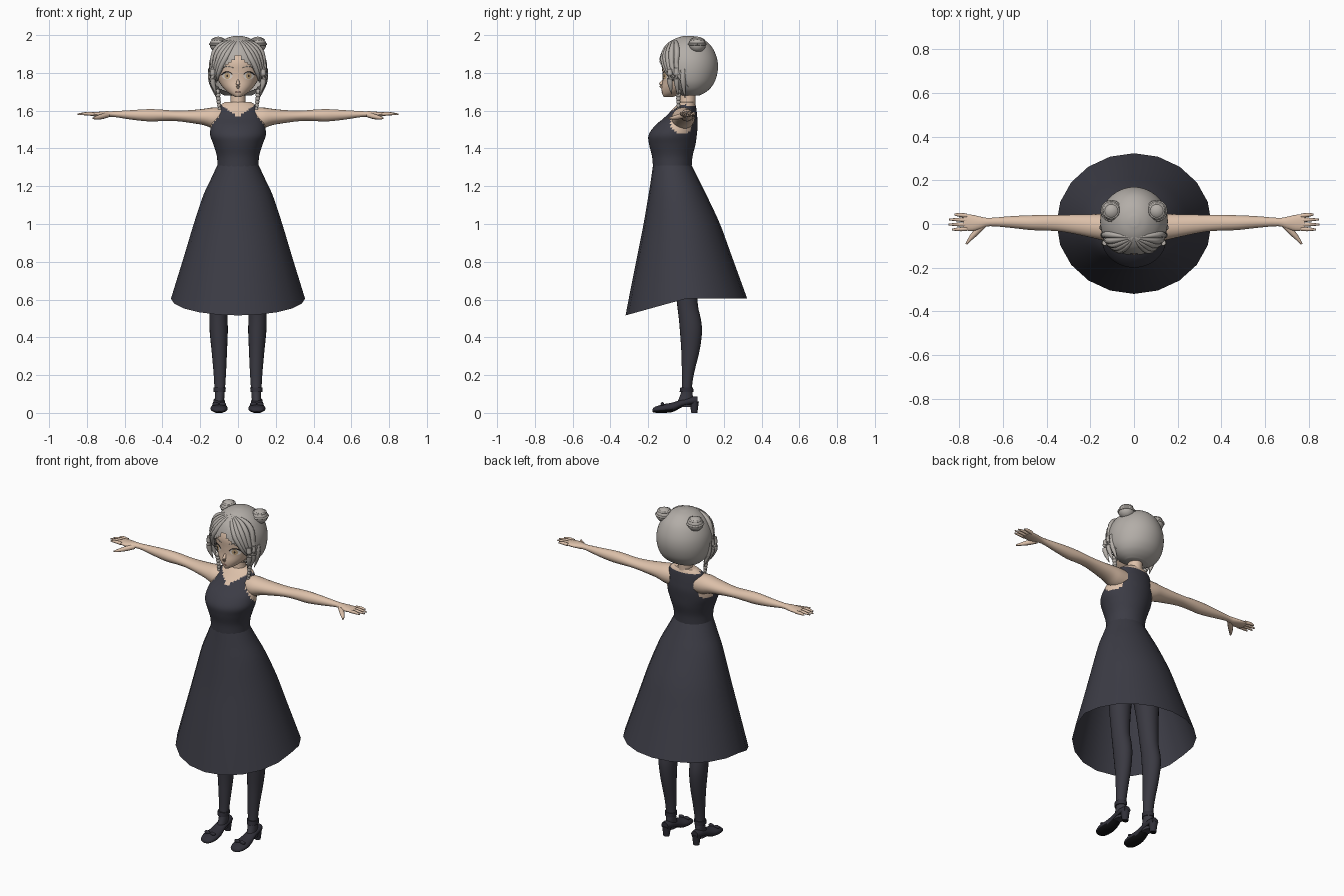
import bpy, bmesh, math
from mathutils import Vector
from mathutils.bvhtree import BVHTree

if "Cube" in bpy.data.objects:
    bpy.data.objects.remove(bpy.data.objects["Cube"], do_unlink=True)


def material(name, r, g, b):
    m = bpy.data.materials.new(name)
    m.use_nodes = True
    m.diffuse_color = (r, g, b, 1)
    node = next(n for n in m.node_tree.nodes if n.type == 'BSDF_PRINCIPLED')
    node.inputs["Base Color"].default_value = (r, g, b, 1)
    node.inputs["Roughness"].default_value = 0.8
    return m


SKIN = material("skin", .72, .53, .40)
HAIR = material("ash grey hair", .45, .42, .39)
DRESS = material("dark slate cloth", .045, .045, .06)
STOCKING = material("dark stocking", .042, .041, .054)
SHOE = material("dark shoe leather", .03, .029, .04)
SOLE = material("black sole", .006, .006, .007)
WHITE = material("eye white", .75, .68, .62)
IRIS = material("amber iris", .58, .40, .22)
LASH = material("dark lash", .03, .025, .025)
LIP = material("rose lip", .50, .24, .20)


def finish(bm, name, mats, rule=None, angle=0.8):
    """Turn a bmesh into a smooth shaded object; rule picks the material per face."""
    bmesh.ops.recalc_face_normals(bm, faces=bm.faces)
    bm.normal_update()
    if rule:
        for f in bm.faces:
            f.material_index = rule(f.calc_center_median(), f.normal)
    me = bpy.data.meshes.new(name)
    bm.to_mesh(me)
    bm.free()
    for m in mats:
        me.materials.append(m)
    ob = bpy.data.objects.new(name, me)
    bpy.context.collection.objects.link(ob)
    bpy.ops.object.select_all(action='DESELECT')
    ob.select_set(True)
    bpy.context.view_layer.objects.active = ob
    bpy.ops.object.shade_smooth_by_angle(angle=angle)
    return ob


def smooth_rows(rows, n):
    """Catmull-Rom interpolation through rows of numbers."""
    out = []
    for i in range(len(rows) - 1):
        p = [rows[max(i - 1, 0)], rows[i], rows[i + 1], rows[min(i + 2, len(rows) - 1)]]
        for k in range(n):
            t = k / n
            out.append([b + t * (c - a) / 2 + t * t * (a - 2.5 * b + 2 * c - d / 2)
                        + t ** 3 * (1.5 * (b - c) + (d - a) / 2) for a, b, c, d in zip(*p)])
    return out + [list(rows[-1])]


def bridge(bm, rings, caps=True):
    n = len(rings[0])
    for a, b in zip(rings, rings[1:]):
        for i in range(n):
            j = (i + 1) % n
            bm.faces.new((a[i], a[j], b[j], b[i]))
    if caps:
        bm.faces.new(rings[0])
        bm.faces.new(rings[-1])


def loft(rows, axis='z', segs=20, n=3, side=1, caps=True):
    """Rows hold a station on the axis, then low and high extents on the other two axes."""
    bm = bmesh.new()
    rings = []
    for t, a0, a1, b0, b1 in smooth_rows(rows, n):
        ring = []
        for i in range(segs):
            u = math.tau * i / segs
            a = (a0 + a1) / 2 + (a1 - a0) / 2 * math.sin(u)
            b = (b0 + b1) / 2 + (b1 - b0) / 2 * math.cos(u)
            co = {'x': (t, a, b), 'y': (a, t, b), 'z': (a, b, t)}[axis]
            ring.append(bm.verts.new((co[0] * side, co[1], co[2])))
        rings.append(ring)
    bridge(bm, rings, caps)
    return bm


def sym(rows):
    """Rows of z, half width, front, back become symmetric loft rows."""
    return [(z, -w, w, f, b) for z, w, f, b in rows]


def tube(name, pts, radii, mat, side=1, segs=8, n=4):
    rows = smooth_rows([(*p, r) for p, r in zip(pts, radii)], n)
    pos = [Vector((x * side, y, z)) for x, y, z, r in rows]
    bm = bmesh.new()
    rings = []
    for i, p in enumerate(pos):
        d = pos[min(i + 1, len(pos) - 1)] - pos[max(i - 1, 0)]
        q = d.to_track_quat('Z', 'Y')
        rings.append([bm.verts.new(p + q @ Vector((math.cos(math.tau * k / segs),
                      math.sin(math.tau * k / segs), 0)) * rows[i][3]) for k in range(segs)])
    bridge(bm, rings)
    return finish(bm, name, [mat])


def ball(name, loc, scale, mat):
    bm = bmesh.new()
    bmesh.ops.create_uvsphere(bm, u_segments=16, v_segments=10, radius=1)
    for v in bm.verts:
        v.co = Vector(loc) + v.co * Vector(scale)
    return finish(bm, name, [mat])


# Torso: bodice with neckline and armholes picked out in skin
def torso_rule(c, nrm):
    neck = 1.565 + .75 * abs(c.x) if c.y < 0 else 1.625
    arm = ((c.y + .02) / .062) ** 2 + ((c.z - 1.545) / .07) ** 2 < 1 and abs(c.x) > .095
    return 1 if c.z > neck or arm else 0


finish(loft(sym([(1.305, .109, -.175, .03), (1.36, .112, -.18, .035), (1.42, .13, -.195, .05),
                 (1.47, .147, -.198, .057), (1.52, .143, -.165, .062), (1.56, .13, -.118, .06),
                 (1.60, .115, -.078, .056), (1.625, .1, -.055, .052), (1.645, .07, -.035, .045)]),
            segs=48, n=5), "bodice", [DRESS, SKIN], torso_rule)

# Skirt: open bell with the front of the hem dipping
skirt = loft(sym([(1.31, .11, -.175, .03), (1.24, .143, -.185, .065), (1.15, .185, -.20, .11),
                  (1, .235, -.228, .18), (.85, .28, -.262, .235), (.605, .355, -.32, .324)]),
             segs=20, n=4, caps=False)
for v in skirt.verts:
    v.co.z -= .088 * max(0, -v.co.y) / .32 * ((1.31 - v.co.z) / .7) ** 1.5
finish(skirt, "skirt", [DRESS])
finish(loft(sym([(.88, .06, -.06, .06), (.95, .14, -.11, .09), (1.08, .15, -.13, .09),
                 (1.3, .1, -.165, .02)])), "hips", [SKIN])

# Neck and head
finish(loft(sym([(1.6, .05, -.045, .05), (1.65, .04, -.035, .05), (1.74, .042, -.035, .055)])),
       "neck", [SKIN])
head = finish(loft(sym([(1.672, .014, -.118, -.07), (1.69, .045, -.126, -.02), (1.72, .078, -.129, .05),
                        (1.76, .105, -.124, .1), (1.80, .12, -.125, .12), (1.86, .123, -.127, .13),
                        (1.92, .1, -.1, .11), (1.96, .05, -.05, .06)]), segs=32, n=4), "head", [SKIN])
tree = BVHTree.FromPolygons([v.co for v in head.data.vertices], [p.vertices for p in head.data.polygons])


def on_face(x, z, lift=0.0):
    hit = tree.ray_cast(Vector((x, -1, z)), Vector((0, 1, 0)))[0]
    return (x, (hit.y if hit else -.12) - lift, z)


def plate(name, cx, cz, rx, rz, mat, lift):
    """Thin oval laid on the face."""
    bm = bmesh.new()
    mid = bm.verts.new(on_face(cx, cz, lift))
    rim = [bm.verts.new(on_face(cx + rx * math.cos(math.tau * k / 20),
                                cz + rz * math.sin(math.tau * k / 20), lift)) for k in range(20)]
    for k in range(20):
        bm.faces.new((mid, rim[k], rim[(k + 1) % 20]))
    finish(bm, name, [mat])


tube("nose", [(0, -.119, 1.765), (0, -.132, 1.738), (0, -.126, 1.718)], [.004, .011, .005], SKIN)
tube("mouth", [on_face(x, 1.699) for x in (-.016, 0, .016)], [.001, .003, .001], LIP)

# Hair cap with the face left open
cap = loft(sym([(1.68, .07, -.02, .07), (1.695, .1, -.055, .1), (1.72, .127, -.09, .13),
                (1.76, .147, -.125, .155), (1.82, .155, -.143, .169), (1.88, .146, -.14, .163),
                (1.94, .115, -.112, .135), (1.98, .068, -.06, .088), (1.996, .02, -.01, .035)]),
           segs=56, n=5)
face_zone = []
for f in cap.faces:
    c = f.calc_center_median()
    if c.y < -.05 and c.z < 1.895 - .85 * abs(c.x):
        face_zone.append(f)
bmesh.ops.delete(cap, geom=face_zone, context='FACES')
finish(cap, "hair_cap", [HAIR])


def on_hair(x, z):
    s = 1 - (x / .155) ** 2 - ((z - 1.835) / .161) ** 2
    return (x, .014 - .155 * math.sqrt(max(s, 0)), z)


for side, tag in ((1, "left"), (-1, "right")):
    # Eyes, lashes and brows
    ex = .057 * side
    plate("eye_white_" + tag, ex, 1.784, .028, .019, WHITE, .003)
    plate("iris_" + tag, ex, 1.784, .015, .017, IRIS, .005)
    plate("pupil_" + tag, ex, 1.784, .004, .007, LASH, .0065)
    tube("lash_" + tag, [on_face(ex + side * dx, 1.784 + dz, .004) for dx, dz in
         ((-.029, .004), (-.014, .018), (.008, .02), (.026, .01), (.034, .004))],
         [.001, .002, .003, .003, .001], LASH)
    tube("brow_" + tag, [on_face(side * x, z, .001) for x, z in
         ((.025, 1.827), (.055, 1.835), (.085, 1.824))], [.001, .002, .001], HAIR)

    # Swept fringe locks from the centre parting
    for k in range(5):
        path = [(.004, 1.975), (.03 + .012 * k, 1.94 + .004 * k), (.068 + .014 * k, 1.875 + .008 * k),
                (.103 + .009 * k, 1.80), (.108 + .007 * k, 1.755 - .008 * k)]
        tube(f"fringe_lock_{k}_{tag}", [on_hair(*p) for p in path],
             [.004, .012, .016, .012, .001], HAIR, side)
    for k in range(3):
        y = -.085 + .035 * k
        tube(f"side_lock_{k}_{tag}", [(.132 + .006 * k, y, 1.82), (.134 + .003 * k, y, 1.75),
             (.113, y + .01, 1.685 - .01 * k)], [.014, .015, .001], HAIR, side)

    # Wound buns and small hanging braids
    bx = .104 * side
    ball("bun_" + tag, (bx, .06, 1.95), (.045, .045, .042), HAIR)
    for k in range(2):
        tube(f"bun_coil_{k}_{tag}", [(.104 + (.044 - .012 * k) * math.cos(a), .06 + (.044 - .012 * k) * math.sin(a),
             1.952 + .023 * k) for a in [math.tau * j / 12 for j in range(13)]], [.006] * 13, HAIR, side, n=2)
    for k in range(6):
        ball(f"braid_{k}_{tag}", ((.108 - .002 * k) * side, -.04, 1.7 - .018 * k),
             (.014 - .001 * k, .014 - .001 * k, .014), HAIR)

    # Arm, palm, fingers and thumb
    finish(loft([(.08, -.07, .045, 1.50, 1.615), (.13, -.076, .047, 1.505, 1.617),
                 (.18, -.066, .045, 1.523, 1.61), (.25, -.05, .043, 1.535, 1.603),
                 (.33, -.035, .042, 1.545, 1.60), (.40, -.03, .042, 1.545, 1.605),
                 (.47, -.028, .04, 1.543, 1.608), (.56, -.018, .036, 1.552, 1.603),
                 (.66, -.01, .028, 1.567, 1.597), (.70, -.022, .033, 1.565, 1.597),
                 (.74, -.032, .042, 1.567, 1.594), (.78, -.028, .044, 1.573, 1.591)],
                'x', side=side), "arm_" + tag, [SKIN])
    for k, tip in enumerate((.833, .85, .846, .822)):
        y = -.022 + .02 * k
        tube(f"finger_{k}_{tag}", [(.765, y, 1.582), (.8, y * 1.1, 1.584), (tip, y * 1.15, 1.581)],
             [.010, .009, .004], SKIN, side)
    tube("thumb_" + tag, [(.69, -.005, 1.577), (.725, -.04, 1.568), (.752, -.07, 1.562),
                          (.768, -.092, 1.56)], [.014, .014, .009, .004], SKIN, side)

    # Leg with stocking
    finish(loft([(.03, .075, .125, -.06, .035), (.09, .072, .122, -.032, .036),
                 (.14, .068, .125, -.022, .032), (.22, .063, .13, -.022, .045),
                 (.33, .058, .14, -.025, .072), (.43, .054, .15, -.032, .085),
                 (.5, .055, .152, -.038, .078), (.58, .053, .152, -.048, .062),
                 (.75, .035, .16, -.065, .06), (.9, .012, .165, -.085, .075),
                 (1, .005, .155, -.1, .08)], side=side), "leg_" + tag, [STOCKING, SKIN],
           lambda c, nrm: 1 if c.z > .84 else 0)

    # Shoe with arched sole, block heel, ankle strap and bow
    finish(loft([(-.178, .088, .112, .006, .018), (-.165, .066, .134, .001, .032),
                 (-.12, .054, .146, 0, .046), (-.07, .06, .14, .005, .055),
                 (-.02, .068, .132, .03, .072), (.03, .07, .13, .042, .085),
                 (.062, .078, .122, .046, .086)], 'y', side=side), "shoe_" + tag, [SHOE, SOLE],
           lambda c, nrm: 1 if nrm.z < -.6 else 0)
    finish(loft([(0, .082, .118, .028, .06), (.06, .075, .125, .018, .068)], side=side),
           "heel_" + tag, [SHOE, SOLE], lambda c, nrm: 1 if nrm.z < -.6 else 0)
    finish(loft([(.11, .067, .129, -.034, .039), (.135, .064, .131, -.03, .038)], side=side),
           "ankle_strap_" + tag, [SHOE])
    for dx in (-.018, .018):
        ball(f"bow_{'outer' if dx > 0 else 'inner'}_{tag}", ((.1 + dx) * side, -.125, .046),
             (.018, .009, .011), SHOE)
